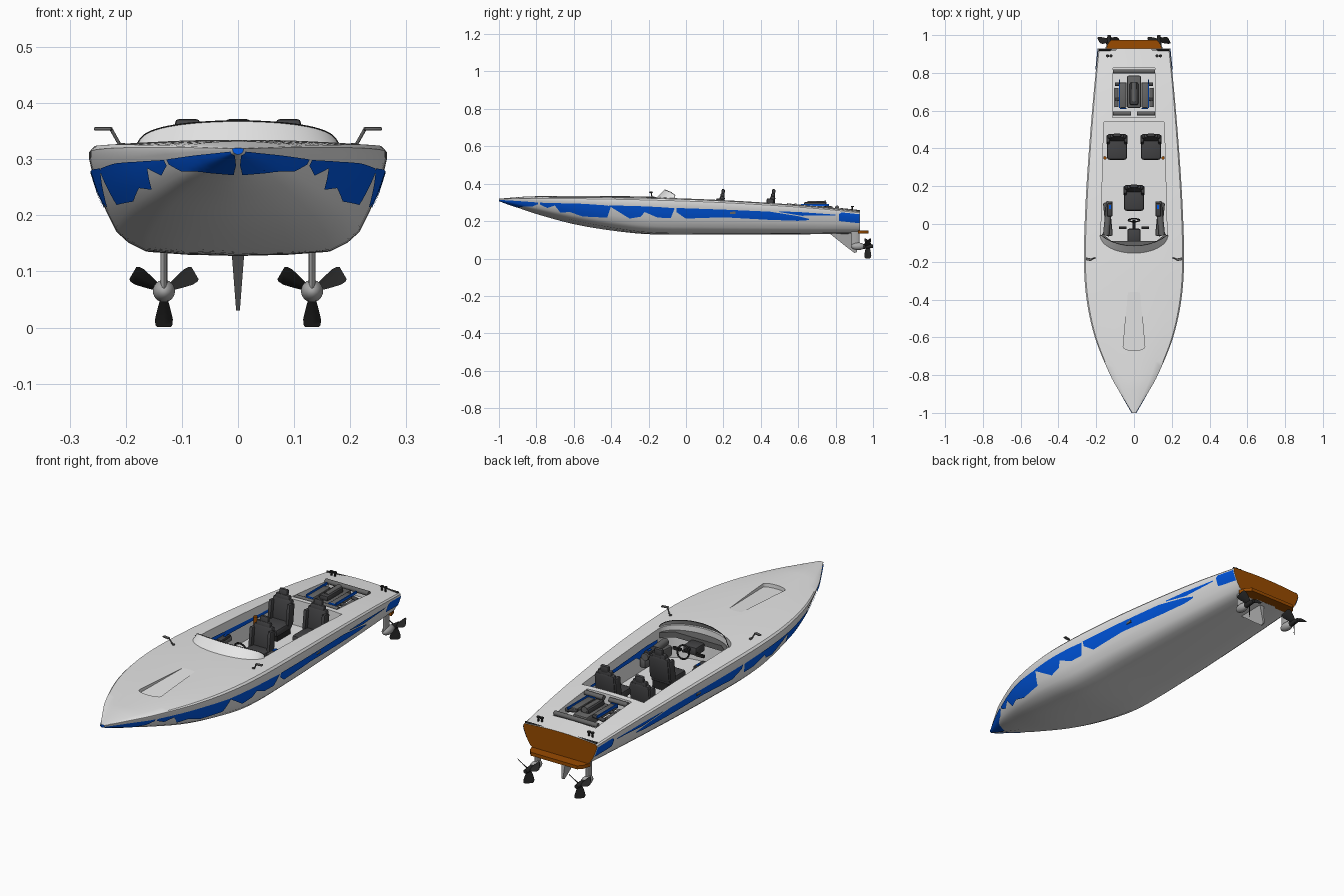
import bpy, bmesh, math
from mathutils import Vector, Matrix

old = bpy.data.objects.get("Cube")
if old:
    bpy.data.objects.remove(old)


def material(name, *rgb):
    m = bpy.data.materials.new(name)
    m.use_nodes = True
    m.diffuse_color = (*rgb, 1)
    m.node_tree.nodes["Principled BSDF"].inputs["Base Color"].default_value = (*rgb, 1)
    return m


WHITE = material("white_gelcoat", .82, .82, .82)
BLUE = material("blue_paint", 0, .1, .8)
WOOD = material("brown_wood", .32, .07, 0)
SEAT = material("charcoal_leather", .055, .055, .058)
BLACK = material("black_metal", .02, .02, .02)
GREY = material("grey_metal", .13, .13, .13)
STEEL = material("pale_steel", .4, .4, .4)


def finish(name, bm, mats, recalc=True, bevel=0, angle=40):
    if recalc:
        bmesh.ops.recalc_face_normals(bm, faces=bm.faces)
    me = bpy.data.meshes.new(name)
    bm.to_mesh(me)
    bm.free()
    for m in mats:
        me.materials.append(m)
    ob = bpy.data.objects.new(name, me)
    bpy.context.collection.objects.link(ob)
    bpy.ops.object.select_all(action='DESELECT')
    ob.select_set(True)
    bpy.context.view_layer.objects.active = ob
    if bevel:
        b = ob.modifiers.new("bevel", 'BEVEL')
        b.width, b.segments = bevel, 2
        bpy.ops.object.modifier_apply(modifier="bevel")
    bpy.ops.object.shade_smooth_by_angle(angle=math.radians(angle))
    return ob


def box(name, loc, size, mat, tilt=0, yaw=0, bevel=0):
    bm = bmesh.new()
    rot = Matrix.Rotation(yaw, 4, 'Z') @ Matrix.Rotation(tilt, 4, 'X')
    bmesh.ops.create_cube(bm, size=1, matrix=Matrix.Translation(loc) @ rot @ Matrix.Diagonal((*size, 1)))
    return finish(name, bm, [mat], bevel=bevel)


def rod(name, a, b, r, mat, r2=None, squash=1):
    a, b = Vector(a), Vector(b)
    d = b - a
    bm = bmesh.new()
    place = Matrix.Translation((a + b) / 2) @ Matrix.Diagonal((squash, 1, 1, 1)) @ d.to_track_quat('Z', 'Y').to_matrix().to_4x4()
    bmesh.ops.create_cone(bm, cap_ends=True, segments=14, radius1=r, radius2=r if r2 is None else r2,
                          depth=d.length, matrix=place)
    return finish(name, bm, [mat])


def prism(name, outline, to3d, lo, hi, mat):
    bm = bmesh.new()
    a, b = ([bm.verts.new(to3d(p, k)) for p in outline] for k in (lo, hi))
    bm.faces.new(a)
    bm.faces.new(b)
    for i in range(len(a)):
        j = (i + 1) % len(a)
        bm.faces.new((a[i], a[j], b[j], b[i]))
    return finish(name, bm, [mat])


# Hull stations: y, half beam, keel height, sheer height, deadrise
STATIONS = [(-1, .01, .308, .319, .3), (-.9, .07, .272, .322, .3), (-.8, .126, .238, .324, .28),
            (-.6, .207, .184, .326, .2), (-.4, .251, .15, .325, .12), (-.2, .265, .13, .322, .05),
            (.1, .257, .128, .312, .03), (.4, .238, .128, .296, .03), (.7, .213, .13, .274, .03),
            (.93, .19, .133, .25, .03)]
SECTION = [(0, 0), (.35, 0), (.62, .02), (.74, .1), (.82, .2), (.89, .4), (.94, .58),
           (.98, .76), (1, .88), (1, .95), (.97, 1)]


def station(y):
    k = 0
    while k < len(STATIONS) - 2 and y > STATIONS[k + 1][0]:
        k += 1
    p, q = STATIONS[k], STATIONS[k + 1]
    o, r = STATIONS[max(k - 1, 0)], STATIONS[min(k + 2, len(STATIONS) - 1)]
    w = q[0] - p[0]
    t = (y - p[0]) / w
    out = []
    for c in range(1, 5):
        m0, m1 = (q[c] - o[c]) / (q[0] - o[0]) * w, (r[c] - p[c]) / (r[0] - p[0]) * w
        out.append((2*t**3 - 3*t*t + 1) * p[c] + (t**3 - 2*t*t + t) * m0
                   + (3*t*t - 2*t**3) * q[c] + (t**3 - t*t) * m1)
    return out


def section(y):
    beam, keel, sheer, rise = station(y)
    return [(fx * beam, keel + (sheer - keel) * (fz + rise * fx * (1 - fz))) for fx, fz in SECTION]


def deck_z(y):
    return station(y)[2] + .009 * min(1, station(y)[0] / .1)


def side_x(y, z):
    pts = section(y)
    for (xa, za), (xb, zb) in zip(pts, pts[1:]):
        if za <= z <= zb and zb > za:
            return xa + (xb - xa) * (z - za) / (zb - za)
    return pts[-1][0] if z > pts[-1][1] else 0


# Hull: lofted solid with a wooden transom and a blue stem
bm = bmesh.new()
rings = []
for i in range(65):
    y = -1 + 1.93 * i / 64
    half = section(y)
    edge, crown = half[-1], deck_z(y) - half[-1][1]
    half += [(edge[0] * f, edge[1] + crown * (1 - f * f)) for f in (.75, .5, .25, 0)]
    loop = half + [(-x, z) for x, z in half[-2:0:-1]]
    rings.append([bm.verts.new((x, y, z)) for x, z in loop])
for a, b in zip(rings, rings[1:]):
    for i in range(len(a)):
        j = (i + 1) % len(a)
        bm.faces.new((a[i], a[j], b[j], b[i]))
bm.faces.new(rings[0]).material_index = 2
bm.faces.new(rings[-1]).material_index = 1
hull = finish("hull", bm, [WHITE, WOOD, BLUE])


# Cockpit, engine bay and foredeck recess cut from the hull
def flat(p, z):
    return (p[0], p[1], z)


arc = [(.175 * math.cos(a), -.05 - .095 * math.sin(a)) for a in [math.pi * k / 16 for k in range(17)]]
nose = [(.057 * math.cos(a), -.65 - .02 * math.sin(a)) for a in [math.pi * k / 8 for k in range(9)]]
cutters = [prism("cockpit_cutter", arc + [(-.16, .54), (.16, .54)], flat, .175, .5, WHITE),
           prism("bay_cutter", [(-.115, .565), (.115, .565), (.11, .825), (-.11, .825)], flat, .235, .5, WHITE),
           prism("recess_cutter", nose + [(-.03, -.34), (.03, -.34)],
                 lambda p, z: (p[0], p[1], z + (p[1] + .66) * .055 if z < .4 else z), .317, .5, WHITE)]
bpy.context.view_layer.objects.active = hull
for c in cutters:
    m = hull.modifiers.new("cut", 'BOOLEAN')
    m.operation, m.solver, m.object = 'DIFFERENCE', 'EXACT', c
    bpy.ops.object.modifier_apply(modifier=m.name)
    bpy.data.objects.remove(c)
bpy.ops.object.select_all(action='DESELECT')
hull.select_set(True)
bpy.ops.object.shade_smooth_by_angle(angle=math.radians(35))

# Jagged blue paint as thin plates: y, top, bottom
STRIPES = [[(-.998, .315, .308), (-.95, .312, .29), (-.9, .309, .273), (-.87, .307, .279), (-.82, .303, .28), (-.79, .301, .292)],
           [(-.78, .3, .29), (-.74, .299, .272), (-.7, .298, .285), (-.67, .297, .247), (-.62, .296, .25), (-.55, .294, .226), (-.42, .285, .22), (-.4, .28, .278)],
           [(-.41, .285, .283), (-.3, .283, .215), (-.24, .281, .225), (-.22, .28, .25), (-.15, .277, .22), (-.08, .272, .218), (-.06, .27, .268)],
           [(-.05, .272, .25), (0, .27, .215), (.2, .263, .222), (.45, .252, .208), (.6, .228, .203), (.66, .213, .207)],
           [(.5, .254, .25), (.62, .249, .23), (.8, .236, .232)],
           [(.82, .24, .203), (.835, .248, .2), (.93, .238, .19)]]
INNER = [[(-.03, .28, .24), (.05, .282, .225), (.1, .28, .235), (.13, .278, .255), (.5, .262, .25)]]


def wall_x(y, z):
    return .168 - .025 * (y + .05)


def paint(name, stripes, s, surface, inward=False):
    bm = bmesh.new()
    for stripe in stripes:
        rows = []
        for p, q in zip(stripe, stripe[1:]):
            for k in range(7):
                y, top, low = (a + (b - a) * k / 6 for a, b in zip(p, q))
                zs = [top + (low - top) * j / 5 for j in range(6)]
                rows.append([bm.verts.new((s * (surface(y, z) + .003), y - .0015, z - .0015)) for z in zs])
        for a, b in zip(rows, rows[1:]):
            for j in range(5):
                quad = (a[j], b[j], b[j + 1], a[j + 1])
                bm.faces.new(quad if (s < 0) != inward else quad[::-1])
    bmesh.ops.remove_doubles(bm, verts=bm.verts, dist=.00001)
    finish(name, bm, [BLUE], recalc=False)


for s, side in ((1, "left"), (-1, "right")):
    paint(side + "_blue_paint", STRIPES, s, side_x)
    paint(side + "_cockpit_paint", INNER, s, wall_x, inward=True)

    # Consoles and small fittings
    box(side + "_console", (s * .138, .025, .23), (.035, .18, .05), GREY, yaw=-s * .1, bevel=.01)
    rod(side + "_console_roll", (s * .148, -.06, .265), (s * .13, .12, .265), .017, GREY)
    box(side + "_console_pad", (s * .128, .075, .28), (.028, .07, .012), SEAT, bevel=.004)
    box(side + "_console_light", (s * .127, .09, .288), (.01, .02, .004), BLUE)
    rod(side + "_canister", (s * .154, .35, .23), (s * .154, .35, .27), .009, WOOD)
    box(side + "_vent", (s * (side_x(.25, .245) + .002), .25, .245), (.006, .03, .012), GREY)

    # Deck mirrors
    rod(side + "_mirror_arm", (s * .209, -.18, .323), (s * .226, -.187, .353), .003, GREY)
    rod(side + "_mirror_foot", (s * .207, -.18, .32), (s * .207, -.18, .329), .006, GREY)
    box(side + "_mirror", (s * .24, -.187, .354), (.032, .014, .006), GREY, yaw=s * .2, bevel=.002)

    # Stern cleats
    for dx in (.122, .14):
        rod(side + "_cleat", (s * dx, .89, .25), (s * dx, .89, .277), .004, BLACK)
        rod(side + "_cleat_cap", (s * dx, .89, .275), (s * dx, .89, .28), .008, BLACK)

    # Drive leg and three-bladed propeller
    x, z = s * .132, .065
    rod(side + "_drive_leg", (x, .905, z), (x, .905, .17), .022, STEEL, squash=.3)
    bm = bmesh.new()
    bmesh.ops.create_uvsphere(bm, u_segments=18, v_segments=12, radius=.02,
                              matrix=Matrix.Translation((x, .92, z)) @ Matrix.Diagonal((1, 1.9, 1, 1)))
    finish(side + "_drive_pod", bm, [STEEL])
    rod(side + "_propeller_hub", (x, .945, z), (x, 1, z), .014, BLACK, r2=.009)
    bm = bmesh.new()
    for k in range(3):
        turn = Matrix.Translation((x, .972, z)) @ Matrix.Rotation(math.tau * k / 3, 4, 'Y')
        prev = None
        for r, w, pitch in ((.01, .012, 1.1), (.03, .019, .95), (.05, .024, .85), (.06, .022, .8), (.064, .017, .75)):
            c, d = math.cos(pitch) * w, math.sin(pitch) * w
            ring = [bm.verts.new(turn @ Vector((u * c, u * d + t, -r)))
                    for u, t in ((-1, -.0005), (0, -.002), (1, -.0005), (1, .0005), (0, .002), (-1, .0005))]
            if prev:
                for i in range(6):
                    bm.faces.new((prev[i], prev[i - 1], ring[i - 1], ring[i]))
            else:
                bm.faces.new(ring)
            prev = ring
        bm.faces.new(prev)
    finish(side + "_propeller_blades", bm, [BLACK])

# Stern lip, trim and centre fin
prism("stern_lip", [(-.15, .92), (.15, .92), (.138, .955), (.12, .975), (-.12, .975), (-.138, .955)], flat, .134, .15, WOOD)
rod("stern_trim", (-.185, .921, .253), (.185, .921, .253), .005, BLACK)
prism("skeg", [(.76, .14), (.86, .06), (.9, .03), (.915, .035), (.9, .14)],
      lambda p, x: (x * (.3 + (p[1] - .03) * 7), p[0], p[1]), -.011, .011, STEEL)

# Windscreen with a slim dark rim
bm = bmesh.new()
low, rim = [], []
for k in range(33):
    a = math.pi * k / 32
    x, y = .18 * math.cos(a), -.06 - .1 * math.sin(a)
    h = math.sin(a) ** .6
    low.append(bm.verts.new((x, y, deck_z(y) - .006)))
    rim.append(bm.verts.new((x * (1 - .12 * h), y + .045 * h, .326 + .042 * h)))
path = [v.co.copy() for v in rim]
for k in range(32):
    bm.faces.new((low[k + 1], low[k], rim[k], rim[k + 1]))
finish("windscreen", bm, [WHITE], recalc=False)
cu = bpy.data.curves.new("windscreen_rim", 'CURVE')
cu.dimensions, cu.bevel_depth, cu.bevel_resolution = '3D', .0014, 1
sp = cu.splines.new('POLY')
sp.points.add(len(path) - 1)
for p, co in zip(sp.points, path):
    p.co = (*co, 1)
cu.materials.append(BLACK)
bpy.context.collection.objects.link(bpy.data.objects.new("windscreen_rim", cu))

# Dashboard and steering
prism("dashboard", [(x * .97, y * .97) for x, y in arc] + [(-.12, -.09), (.12, -.09)], flat, .28, .305, GREY)
box("steering_pod", (0, -.06, .275), (.07, .07, .04), SEAT, bevel=.01)
rod("steering_column", (0, -.06, .275), (0, .02, .29), .007, BLACK)
bpy.ops.mesh.primitive_torus_add(location=(0, .02, .285), rotation=(math.radians(-75), 0, 0), major_radius=.03,
                                 minor_radius=.004, major_segments=24, minor_segments=8)
bpy.context.object.name = "steering_wheel"
bpy.context.object.data.materials.append(BLACK)
bpy.ops.object.shade_smooth()
for dx in (-.06, .06):
    box("dash_lever", (dx, -.02, .27), (.04, .012, .012), BLACK)

# Bucket seats
for name, x, y in (("driver_seat", 0, .14), ("left_rear_seat", .09, .41), ("right_rear_seat", -.09, .41)):
    box(name + "_base", (x, y, .19), (.08, .1, .04), BLACK)
    box(name + "_cushion", (x, y - .01, .22), (.105, .12, .035), SEAT, bevel=.012)
    box(name + "_back", (x, y + .048, .275), (.1, .028, .12), SEAT, tilt=-.12, bevel=.012)
    box(name + "_shoulder", (x, y + .054, .33), (.075, .022, .04), SEAT, tilt=-.1, bevel=.009)
    box(name + "_headrest", (x, y + .058, .352), (.045, .018, .04), SEAT, tilt=-.1, bevel=.008)
    for s in (-1, 1):
        box(name + "_bolster", (x + s * .047, y + .036, .27), (.018, .04, .1), SEAT, tilt=-.12, bevel=.007)

# Engine
box("engine_block", (0, .7, .255), (.075, .17, .05), GREY, bevel=.008)
box("intake_plenum", (0, .69, .288), (.045, .12, .026), SEAT, bevel=.008)
rod("intake_scoop", (0, .65, .293), (0, .75, .295), .014, GREY)
rod("rear_manifold", (-.112, .808, .272), (.112, .808, .272), .011, GREY)
for s in (-1, 1):
    rod("front_pipe", (s * .015, .585, .283), (s * .11, .585, .283), .011, GREY)
    rod("exhaust_pipe", (s * .092, .62, .262), (s * .092, .72, .262), .011, GREY)
    box("valve_cover", (s * .058, .68, .275), (.034, .13, .022), GREY, bevel=.005)
    box("blue_side_cover", (s * .076, .69, .286), (.005, .15, .012), BLUE)
    box("blue_front_cover", (s * .058, .612, .278), (.034, .006, .018), BLUE)
    for y in (.66, .74):
        rod("header_pipe", (s * .04, y, .275), (s * .1, y, .265), .009, SEAT)
